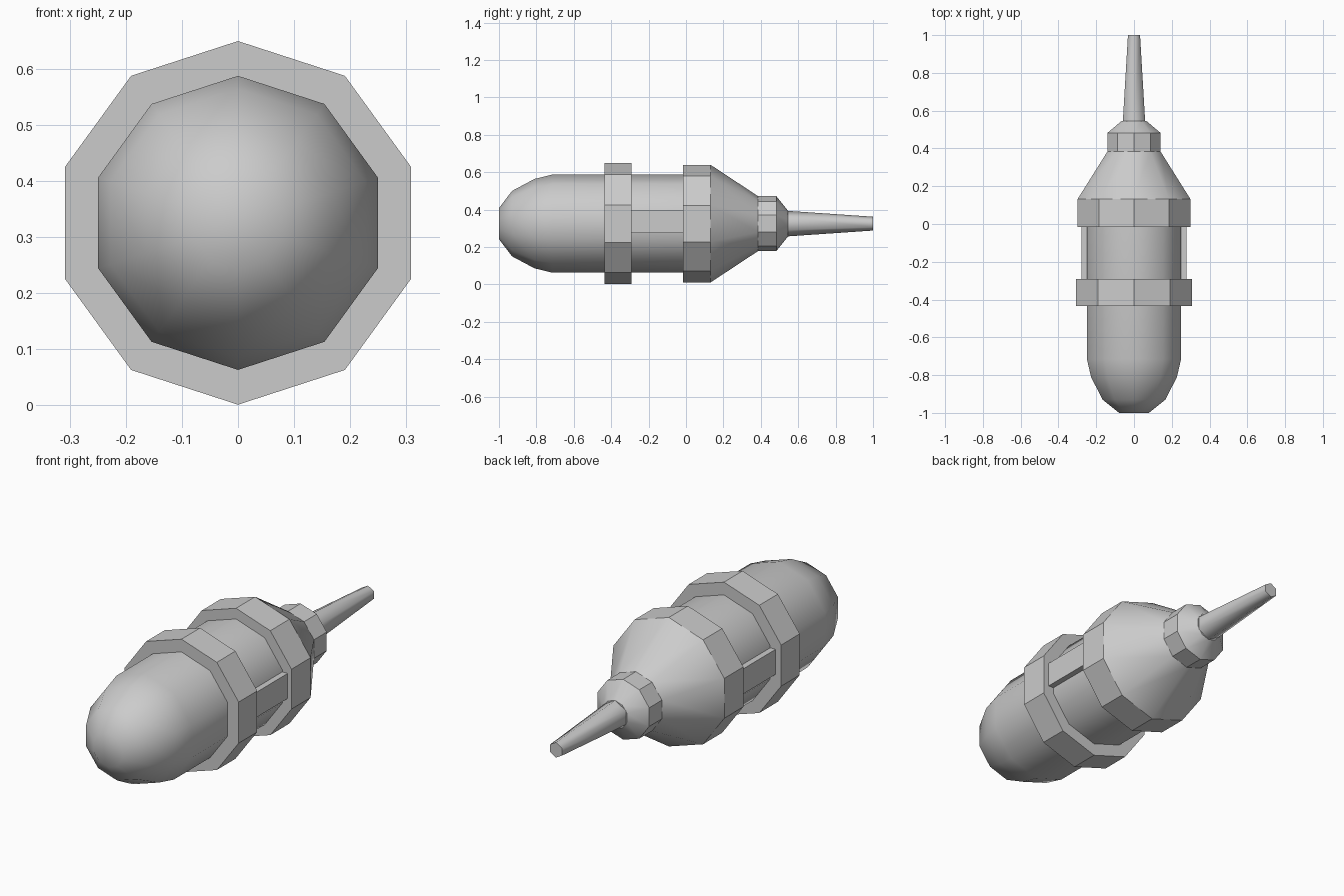
import bpy, bmesh, math

if "Cube" in bpy.data.objects:
    bpy.data.objects.remove(bpy.data.objects["Cube"])

ZC = 0.325  # height of the long axis

grey = bpy.data.materials.new("grey")
grey.diffuse_color = (0.6, 0.6, 0.6, 1)
grey.use_nodes = True
grey.node_tree.nodes["Principled BSDF"].inputs["Base Color"].default_value = grey.diffuse_color


def finish(name, bm, angle=None):
    bmesh.ops.recalc_face_normals(bm, faces=bm.faces)
    me = bpy.data.meshes.new(name)
    bm.to_mesh(me)
    bm.free()
    me.materials.append(grey)
    ob = bpy.data.objects.new(name, me)
    bpy.context.collection.objects.link(ob)
    if angle:
        bpy.ops.object.select_all(action='DESELECT')
        ob.select_set(True)
        bpy.context.view_layer.objects.active = ob
        bpy.ops.object.shade_smooth_by_angle(angle=math.radians(angle))
    return ob


def lathe(name, profile, sides=10, angle=None):
    """Turn (y, radius) pairs around the long axis, with a corner on top."""
    bm = bmesh.new()
    rings = []
    for y, r in profile:
        rings.append([bm.verts.new((r * math.sin(2 * math.pi * i / sides), y,
                                    ZC + r * math.cos(2 * math.pi * i / sides)))
                      for i in range(sides)])
    for a, b in zip(rings, rings[1:]):
        for i in range(sides):
            j = (i + 1) % sides
            bm.faces.new((a[i], a[j], b[j], b[i]))
    bm.faces.new(rings[0])
    bm.faces.new(rings[-1])
    return finish(name, bm, angle)


# Rounded body with a flat front end
lathe("body", [(-1, 0.083), (-0.93, 0.175), (-0.81, 0.239), (-0.715, 0.262),
               (0.0, 0.262)], angle=40)
# Raised ring and rear collar
lathe("ring", [(-0.435, 0.324), (-0.292, 0.324)])
lathe("collar", [(-0.015, 0.314), (0.132, 0.314)])
# Tapered shoulder, neck and spike
lathe("shoulder", [(0.132, 0.314), (0.385, 0.147)], angle=40)
lathe("neck", [(0.385, 0.147), (0.483, 0.147), (0.546, 0.068)], angle=30)
lathe("spike", [(0.546, 0.068), (1.0, 0.037)], sides=6, angle=62)

# Raised pads on both sides between ring and collar
for side, label in ((-1, "left"), (1, "right")):
    bm = bmesh.new()
    bmesh.ops.create_cube(bm, size=1)
    for v in bm.verts:
        v.co = (side * 0.254 + v.co.x * 0.048, -0.153 + v.co.y * 0.285,
                0.335 + v.co.z * 0.122)
    finish(label + "_pad", bm)
